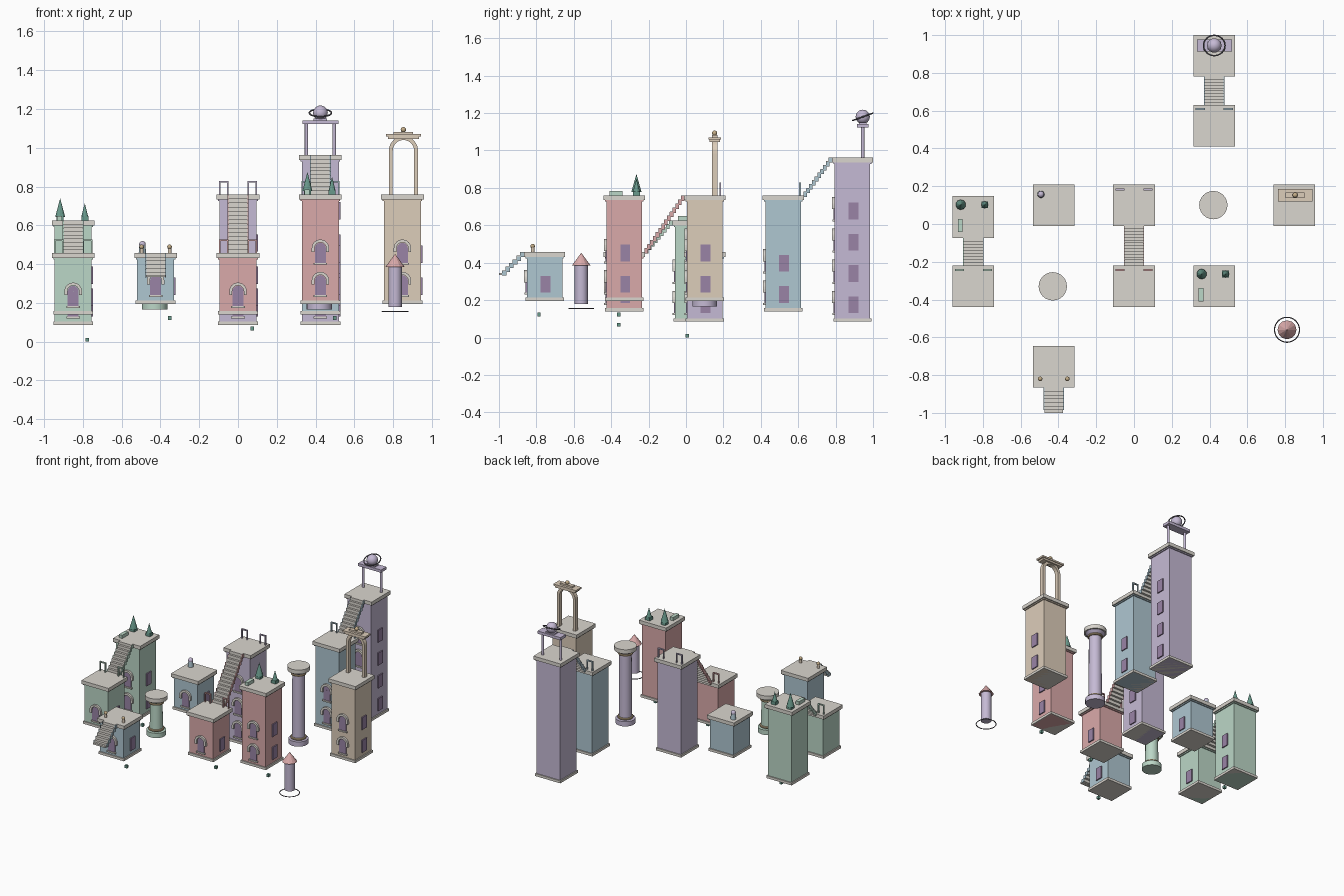
import bpy, bmesh
from math import pi, cos, sin, radians

if "Cube" in bpy.data.objects:
    bpy.data.objects.remove(bpy.data.objects["Cube"])

COL = dict(green=(.50, .68, .57), pink=(.70, .40, .40), purple=(.56, .49, .66), blue=(.43, .57, .64),
           tan=(.72, .61, .49), cream=(.70, .67, .62), glass=(.32, .23, .38), leaf=(.14, .32, .26),
           gold=(.55, .42, .25), dark=(.16, .15, .18))
MATS = {}
for n, c in COL.items():
    MATS[n] = bpy.data.materials.new(n)
    MATS[n].diffuse_color = (*c, 1)


def finish(ob, name, col, smooth=False):
    ob.name = name
    ob.data.materials.append(MATS[col])
    if smooth:
        bpy.ops.object.shade_smooth_by_angle(angle=radians(40))
    return ob


def box(name, x, y, z0, z1, w, d, col):
    bpy.ops.mesh.primitive_cube_add(size=1, location=(x, y, (z0 + z1) / 2))
    ob = bpy.context.object
    ob.scale = (w, d, z1 - z0)
    return finish(ob, name, col)


def cone(name, x, y, z0, z1, r1, r2, col, n=24):
    bpy.ops.mesh.primitive_cone_add(vertices=n, radius1=r1, radius2=r2, depth=z1 - z0,
                                    location=(x, y, (z0 + z1) / 2))
    return finish(bpy.context.object, name, col, n > 12)


def ball(name, x, y, z, r, col):
    bpy.ops.mesh.primitive_uv_sphere_add(segments=20, ring_count=12, radius=r, location=(x, y, z))
    return finish(bpy.context.object, name, col, True)


def ring(name, x, y, z, R, r, col, tilt=0):
    bpy.ops.mesh.primitive_torus_add(major_segments=40, minor_segments=8, major_radius=R,
                                     minor_radius=r, location=(x, y, z), rotation=(tilt, 0, 0))
    return finish(bpy.context.object, name, col, True)


def arch(name, x, y, z, r0, r1, depth, col, leg=0, n=12):
    """Half ring in the xz plane with optional straight legs going down."""
    angs = [pi * i / n for i in range(n + 1)]
    sec = [(cos(a), sin(a), 0) for a in angs]
    if leg:
        sec = [(1, 0, -leg)] + sec + [(-1, 0, -leg)]
    bm = bmesh.new()
    loops = [[bm.verts.new((x + r * c, y + s * depth / 2, z + r * k + dz)) for r, s in
              ((r0, -1), (r1, -1), (r1, 1), (r0, 1))] for c, k, dz in sec]
    for a, b in zip(loops, loops[1:]):
        for i in range(4):
            bm.faces.new((a[i], a[(i + 1) % 4], b[(i + 1) % 4], b[i]))
    bm.faces.new(loops[0])
    bm.faces.new(loops[-1])
    bmesh.ops.recalc_face_normals(bm, faces=bm.faces)
    me = bpy.data.meshes.new(name)
    bm.to_mesh(me)
    ob = bpy.data.objects.new(name, me)
    bpy.context.collection.objects.link(ob)
    return finish(ob, name, col)


def tower(name, x, y, z0, z1, col, floors):
    box(name + "_body", x, y, z0, z1 - .02, .19, .19, col)
    box(name + "_base", x, y, z0, z0 + .018, .205, .205, "cream")
    box(name + "_cornice", x, y, z1 - .034, z1 - .025, .204, .204, col)
    box(name + "_cap", x, y, z1 - .026, z1, .22, .22, "cream")
    for i in range(floors):
        z = z0 + .09 + .167 * i
        # front window with rounded head and surround, plain side window
        box(name + "_front_window", x, y - .096, z - .045, z + .03, .056, .01, "glass")
        arch(name + "_window_head", x, y - .096, z + .03, .0005, .028, .01, "glass")
        arch(name + "_window_surround", x, y - .1, z + .03, .03, .045, .018, "cream", .02)
        box(name + "_sill", x, y - .1, z - .055, z - .045, .07, .016, "cream")
        box(name + "_side_window", x + .097, y + .005, z - .045, z + .045, .012, .053, "glass")


def stairs(name, x, ya, za, yb, zb, n, col):
    dy, dz = (yb - ya) / n, (zb - za) / n
    for i in range(n):
        y, z = ya + dy * (i + .5), za + dz * (i + 1)
        box(name + "_step", x, y, z - dz - .006, z, .1, dy * 1.25, "cream")
        for s in (-1, 1):
            box(name + "_side", x + s * .051, y, z - dz - .008, z - .003, .006, dy * 1.3, col)


def rail_frames(name, x, y, z, col):
    for s in (-1, 1):
        for o in (.053, .095):
            box(name + "_rail_post", x + s * o, y, z, z + .07, .007, .01, col)
        box(name + "_rail_bar", x + s * .074, y, z + .062, z + .07, .049, .01, col)


def roof_garden(name, x, y, z):
    for dx, r, h in ((-.067, .027, .095), (.06, .019, .07)):
        box(name + "_planter", x + dx, y + .065, z, z + .022, .036, .036, "leaf")
        cone(name + "_tree", x + dx, y + .065, z + .018, z + .02 + h, r, 0, "leaf", 10)
    box(name + "_bench", x - .07, y - .045, z, z + .024, .026, .07, "green")


def column(name, x, y, z0, z1, col):
    cone(name + "_foot", x, y, z0, z0 + .035, .066, .066, col)
    cone(name + "_shaft", x, y, z0 + .03, z1 - .03, .045, .042, col, 16)
    ring(name + "_lower_collar", x, y, z0 + .045, .046, .008, "gold")
    ring(name + "_upper_collar", x, y, z1 - .055, .044, .008, "gold")
    cone(name + "_capital_flare", x, y, z1 - .05, z1 - .028, .044, .068, col)
    cone(name + "_capital", x, y, z1 - .03, z1, .075, .075, "cream")


# Towers: name, x, y, bottom, top, colour, floors
X = .425
for t in (("left_rear", -.85, .037, .085, .625, "green", 2), ("left_front", -.85, -.33, .14, .457, "green", 1),
          ("entry_house", -X, -.756, .195, .457, "blue", 1), ("small_rear_house", -X, .1, .195, .457, "blue", 1),
          ("middle_tall", 0, .1, .085, .76, "purple", 3), ("middle_low", 0, -.33, .14, .457, "pink", 1),
          ("garden_tower", X, -.33, .195, .76, "pink", 2), ("arch_tower", .848, .1, .195, .76, "tan", 2),
          ("rear_low", X, .52, .14, .76, "blue", 2), ("rear_tall", X, .89, .085, .963, "purple", 4)):
    tower(*t)

# Flights of steps
stairs("left_stairs", -.85, -.22, .457, -.073, .625, 9, "green")
stairs("middle_stairs", 0, -.22, .457, -.01, .76, 14, "pink")
stairs("rear_stairs", X, .63, .76, .78, .963, 10, "blue")
stairs("entry_stairs", -X, -.982, .34, -.866, .457, 6, "blue")
box("entry_bottom_step", -X, -.99, .333, .345, .1, .02, "cream")

# Roof railings beside the stairs
rail_frames("left", -.85, -.243, .457, "green")
rail_frames("middle", 0, -.243, .457, "pink")
rail_frames("middle_top", 0, .183, .76, "purple")
rail_frames("rear", X, .609, .76, "blue")

# Roof gardens
roof_garden("left", -.85, .037, .625)
roof_garden("right", X, -.33, .76)

# Free columns
column("tall_column", .42, .1, .165, .73, "purple")
column("short_column", -.43, -.33, .165, .455, "green")

# Entry posts and rear house finial
for s in (-1, 1):
    cone("entry_post", -X + s * .072, -.82, .457, .485, .009, .009, "tan", 12)
    ball("entry_post_ball", -X + s * .072, -.82, .489, .012, "gold")
cone("finial_stem", -.493, .157, .457, .495, .019, .016, "blue", 16)
ball("finial_ball", -.493, .157, .502, .017, "purple")

# Ringed globe on a gate
for s in (-1, 1):
    cone("globe_gate_post", X + s * .072, .945, .96, 1.13, .009, .009, "purple", 16)
box("globe_gate_beam", X, .945, 1.122, 1.142, .185, .062, "purple")
box("globe_pedestal", X, .945, 1.14, 1.15, .07, .04, "purple")
ball("globe", X, .945, 1.18, .038, "purple")
ring("globe_ring", X, .945, 1.18, .057, .004, "dark", radians(20))

# Bell arch on the right tower
arch("roof_arch", .853, .153, .985, .055, .075, .03, "tan", .225, 20)
box("roof_arch_beam", .853, .153, 1.045, 1.06, .16, .055, "tan")
box("roof_arch_cap", .853, .153, 1.058, 1.07, .182, .066, "tan")
box("roof_arch_block", .853, .153, 1.068, 1.082, .1, .03, "tan")
ball("roof_arch_ball", .853, .153, 1.093, .014, "gold")

# Floating turret with ring
cone("turret_body", .81, -.56, .18, .39, .035, .035, "purple")
cone("turret_roof", .81, -.56, .385, .453, .05, 0, "pink", 12)
ring("turret_ring", .81, -.56, .155, .066, .003, "dark")

# Small stones floating below some towers
for x, y, z in ((-.85, .037, .085), (-X, -.756, .195), (0, -.33, .14), (X, -.33, .195), (X, .89, .085)):
    box("floating_stone", x + .073, y - .03, z - .085 + .003, z - .062, .018, .018, "leaf")
box_low = min(o.location.z for o in bpy.data.objects if o.name.startswith("floating_stone"))
for o in bpy.data.objects:  # lowest stones touch the ground plane
    if o.name.startswith("floating_stone") and abs(o.location.z - box_low) < .001:
        o.location.z = o.dimensions.z / 2

for m in bpy.data.materials:
    if m.users and not m.is_grease_pencil:
        m.use_nodes = True
        m.node_tree.nodes["Principled BSDF"].inputs["Base Color"].default_value = m.diffuse_color
